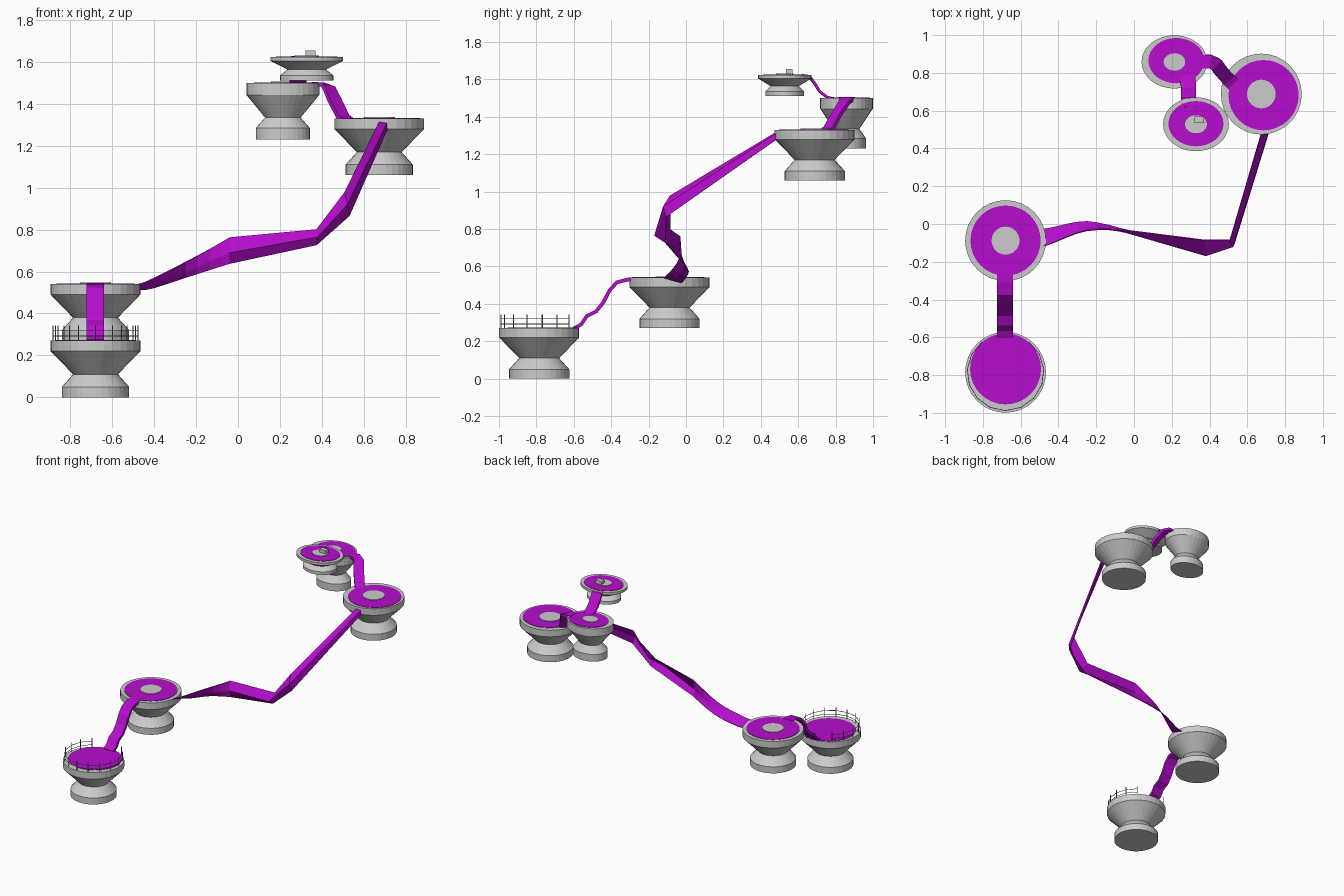
import bpy, bmesh, math
from mathutils import Vector

if "Cube" in bpy.data.objects:
    bpy.data.objects.remove(bpy.data.objects["Cube"])


def material(name, col):
    m = bpy.data.materials.new(name)
    m.diffuse_color = (*col, 1)
    m.use_nodes = True
    m.node_tree.nodes["Principled BSDF"].inputs["Base Color"].default_value = m.diffuse_color
    return m


GREY = material("light grey", (0.60, 0.60, 0.60))
PURPLE = material("purple", (0.47, 0.004, 0.62))
DARK = material("rail grey", (0.22, 0.22, 0.22))


def finish(name, bm, mat):
    bmesh.ops.recalc_face_normals(bm, faces=bm.faces)
    me = bpy.data.meshes.new(name)
    bm.to_mesh(me)
    bm.free()
    me.materials.append(mat)
    ob = bpy.data.objects.new(name, me)
    bpy.context.collection.objects.link(ob)
    return ob


def lathe(name, profile, center, mat, squash=1.0, sides=32):
    """Stack of rings from (radius, height) points, capped at both ends."""
    bm = bmesh.new()
    rings = []
    for r, z in profile:
        rings.append([bm.verts.new((center[0] + r * math.cos(2 * math.pi * i / sides),
                                    center[1] + squash * r * math.sin(2 * math.pi * i / sides),
                                    center[2] + z)) for i in range(sides)])
    for a, b in zip(rings, rings[1:]):
        for i in range(sides):
            j = (i + 1) % sides
            bm.faces.new((a[i], a[j], b[j], b[i]))
    bm.faces.new(rings[0][::-1])
    bm.faces.new(rings[-1])
    return finish(name, bm, mat)


def ribbon(name, stations, thickness):
    """Band through rows of points that run across its width."""
    bm = bmesh.new()
    rows = [[bm.verts.new(p) for p in row] for row in stations]
    for a, b in zip(rows, rows[1:]):
        for i in range(len(a) - 1):
            bm.faces.new((a[i], a[i + 1], b[i + 1], b[i]))
    ob = finish(name, bm, PURPLE)
    s = ob.modifiers.new("thickness", "SOLIDIFY")
    s.thickness = thickness
    s.offset = 0
    return ob


def flat_ribbon(name, path, width, thickness=0.02):
    pts = [Vector(p) for p in path]
    rows = []
    for i, p in enumerate(pts):
        d = pts[min(i + 1, len(pts) - 1)] - pts[max(i - 1, 0)]
        side = Vector((-d.y, d.x, 0)).normalized() * width / 2
        rows.append((p - side, p + side))
    return ribbon(name, rows, thickness)


def smooth_rows(rows, steps=4):
    """Catmull-Rom blend between stations."""
    rows = [[Vector(p) for p in r] for r in rows]
    out = []
    for i in range(len(rows) - 1):
        r0, r1, r2, r3 = rows[max(i - 1, 0)], rows[i], rows[i + 1], rows[min(i + 2, len(rows) - 1)]
        for k in range(steps):
            t = k / steps
            out.append([0.5 * (2 * b + (c - a) * t + (2 * a - 5 * b + 4 * c - d) * t * t
                               + (3 * b - a - 3 * c + d) * t ** 3)
                        for a, b, c, d in zip(r0, r1, r2, r3)])
    out.append(rows[-1])
    return out


# Hourglass platforms
BIG = [(0.161, 0), (0.161, 0.05), (0.107, 0.11), (0.214, 0.22), (0.214, 0.27)]
SMALL = [(0.129, 0), (0.129, 0.055), (0.085, 0.105), (0.174, 0.213), (0.174, 0.27)]
FLAT = [(0.127, 0), (0.127, 0.024), (0.092, 0.052), (0.174, 0.093), (0.174, 0.112)]
# name, profile, centre, squash in y, disc radius, disc offset, hub radius
PLATFORMS = [
    ("start_platform", BIG, (-0.68, -0.785, 0), 1, 0.188, (0, 0.018), 0),
    ("second_platform", BIG, (-0.68, -0.088, 0.27), 1, 0.186, (0, 0.0), 0.074),
    ("third_platform", BIG, (0.674, 0.688, 1.06), 1, 0.186, (0.012, -0.006), 0.076),
    ("fourth_platform", SMALL, (0.214, 0.858, 1.23), 0.81, 0.148, (0.01, 0.007), 0.057),
    ("top_platform", FLAT, (0.328, 0.528, 1.512), 0.82, 0.146, (0, 0.003), 0.058),
]
for name, prof, c, sq, dr, off, hub in PLATFORMS:
    lathe(name, prof, c, GREY, sq)
    top = (c[0] + off[0], c[1] + off[1], c[2] + prof[-1][1])
    lathe(name + "_disc", [(dr, -0.002), (dr, 0.003)], top, PURPLE, sq)
    if hub:
        lathe(name + "_hub", [(hub, 0), (hub, 0.007)], (c[0], c[1], top[2]), GREY, sq)

# Small block on the top platform
bm = bmesh.new()
bmesh.ops.create_cube(bm, size=1)
for v in bm.verts:
    v.co = Vector((0.346 + v.co.x * 0.05, 0.552 + v.co.y * 0.034, 1.639 + v.co.z * 0.032))
finish("top_block", bm, GREY)

# Paths between platforms
flat_ribbon("first_path", [(-0.682, -0.60, 0.268), (-0.682, -0.56, 0.29), (-0.682, -0.53, 0.335),
                           (-0.682, -0.48, 0.36), (-0.682, -0.44, 0.41), (-0.682, -0.41, 0.47),
                           (-0.682, -0.37, 0.515), (-0.682, -0.31, 0.53), (-0.682, -0.26, 0.535)], 0.084)
twist = smooth_rows([
    [(-0.52, -0.135, 0.533), (-0.52, -0.085, 0.533), (-0.52, -0.03, 0.533)],
    [(-0.44, -0.105, 0.55), (-0.44, -0.06, 0.53), (-0.44, -0.02, 0.515)],
    [(-0.25, -0.035, 0.645), (-0.25, -0.01, 0.60), (-0.25, 0.013, 0.572)],
    [(-0.04, -0.033, 0.762), (-0.04, -0.045, 0.69), (-0.04, -0.032, 0.638)],
])
twist += [
    [(0.375, -0.085, 0.80), (0.38, -0.167, 0.765), (0.375, -0.11, 0.728)],
    [(0.507, -0.085, 0.976), (0.522, -0.12, 0.92), (0.53, -0.105, 0.866)],
    [(0.675, 0.485, 1.318), (0.708, 0.48, 1.308), (0.712, 0.485, 1.28)],
]
ribbon("long_path", twist, 0.006)
flat_ribbon("third_path", [(0.53, 0.735, 1.318), (0.50, 0.765, 1.34), (0.46, 0.81, 1.42),
                           (0.435, 0.845, 1.475), (0.405, 0.86, 1.492), (0.35, 0.86, 1.495)], 0.072)
flat_ribbon("fourth_path", [(0.285, 0.79, 1.497), (0.287, 0.755, 1.505), (0.288, 0.715, 1.535),
                            (0.288, 0.69, 1.575), (0.29, 0.665, 1.61), (0.292, 0.62, 1.622)], 0.08, 0.014)


# Railing round the start platform, open towards the first path
def rod(bm, a, b, r=0.0028):
    a, b = Vector(a), Vector(b)
    d = b - a
    m = d.to_track_quat('Z', 'Y').to_matrix().to_4x4()
    m.translation = (a + b) / 2
    bmesh.ops.create_cone(bm, cap_ends=True, segments=6, radius1=r, radius2=r, depth=d.length, matrix=m)


bm = bmesh.new()
N = 13
posts = []
for i in range(N):
    a = math.radians(128 + 284 * i / (N - 1))
    posts.append((-0.68 + 0.203 * math.cos(a), -0.785 + 0.203 * math.sin(a)))
for x, y in posts:
    rod(bm, (x, y, 0.265), (x, y, 0.342))
for p, q in zip(posts, posts[1:]):
    for z in (0.292, 0.32):
        rod(bm, (*p, z), (*q, z), 0.002)
finish("railing", bm, DARK)
